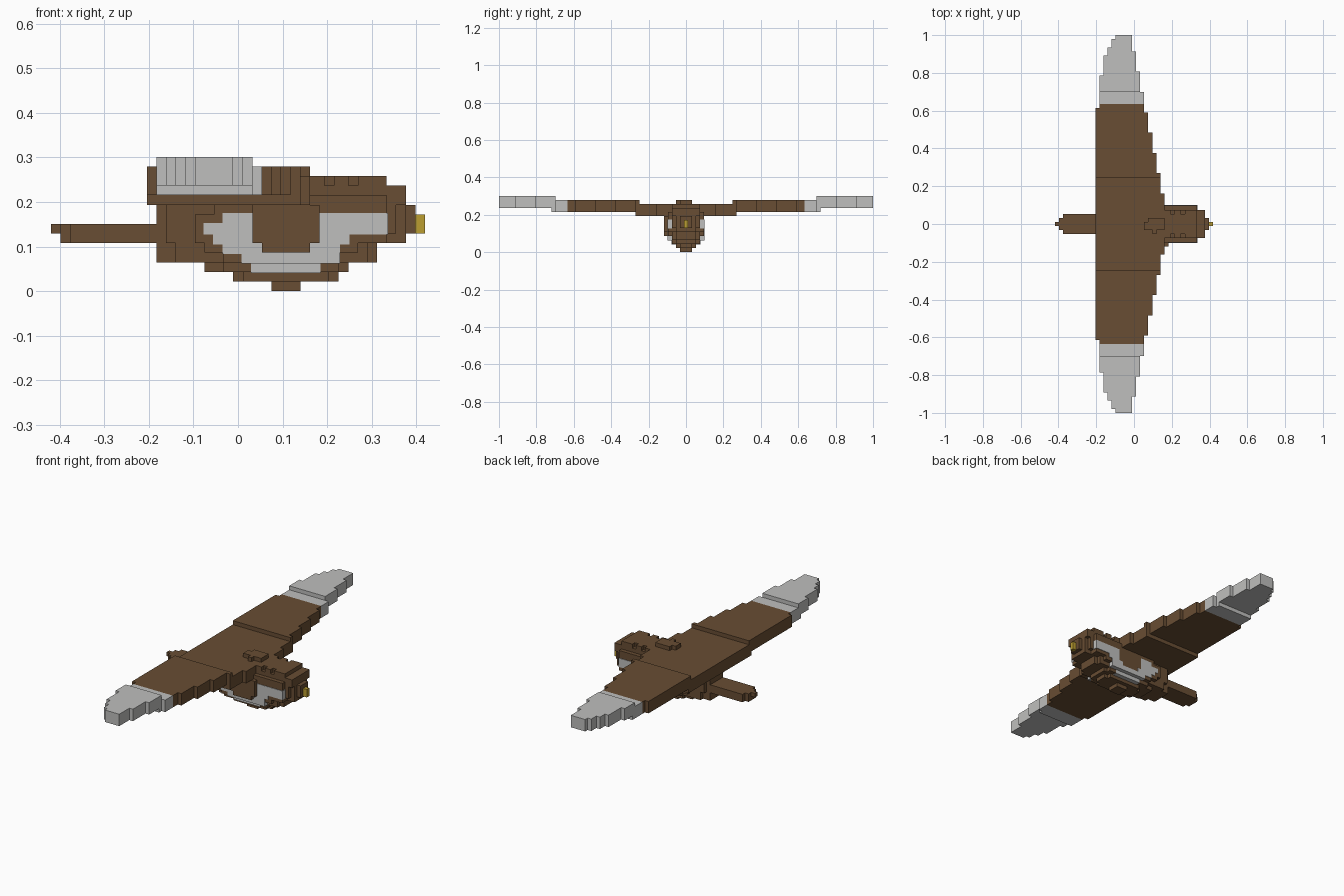
import bpy, bmesh

cube = bpy.data.objects.get("Cube")
if cube:
    bpy.data.objects.remove(cube, do_unlink=True)

V = 2 / 93            # block size; x is counted from the tail tip, y from the centre
X0 = -19.5


def material(name, rgb):
    m = bpy.data.materials.new(name)
    m.use_nodes = True
    m.diffuse_color = (*rgb, 1)
    bsdf = m.node_tree.nodes["Principled BSDF"]
    bsdf.inputs["Base Color"].default_value = (*rgb, 1)
    bsdf.inputs["Roughness"].default_value = 0.9
    return m


BROWN = material("brown_feathers", (0.14, 0.075, 0.033))
GREY = material("pale_grey_feathers", (0.52, 0.52, 0.51))
YELLOW = material("yellow_beak", (0.50, 0.34, 0.03))


def finish(name, bm, mat):
    bmesh.ops.recalc_face_normals(bm, faces=bm.faces)
    mesh = bpy.data.meshes.new(name)
    bm.to_mesh(mesh)
    bm.free()
    mesh.materials.append(mat)
    ob = bpy.data.objects.new(name, mesh)
    bpy.context.collection.objects.link(ob)
    return ob


def boxes(name, mat, items):
    """Each item is x0, x1, y0, y1, z0, z1 in blocks."""
    bm = bmesh.new()
    for x0, x1, y0, y1, z0, z1 in items:
        verts = bmesh.ops.create_cube(bm, size=1)["verts"]
        for v in verts:
            v.co.x = (X0 + (x1 if v.co.x > 0 else x0)) * V
            v.co.y = (y1 if v.co.y > 0 else y0) * V
            v.co.z = (z1 if v.co.z > 0 else z0) * V
    return finish(name, bm, mat)


# Wing plan: stepped edges as (distance reached along the span, x)
LEADING = [(7.5 + 5 * n, 27 - n) for n in range(8)] + [(46.5, 19)]
TRAILING = [(28.5, 10), (36.5, 11), (41.5, 12), (43.5, 13), (45.5, 14), (46.5, 15)]


def stepped(edge, a, b):
    pts, start = [], a
    for reach, x in edge:
        if reach > a and start < b:
            end = min(reach, b)
            pts += [(x, start), (x, end)]
            start = end
    return pts


def wing_section(name, mat, a, b, z0, z1, side):
    pts = stepped(LEADING, a, b) + stepped(TRAILING, a, b)[::-1]
    bm = bmesh.new()
    face = bm.faces.new([bm.verts.new(((X0 + x) * V, side * y * V, z0 * V)) for x, y in pts])
    new = bmesh.ops.extrude_face_region(bm, geom=[face])["geom"]
    bmesh.ops.translate(bm, vec=(0, 0, (z1 - z0) * V),
                        verts=[g for g in new if isinstance(g, bmesh.types.BMVert)])
    return finish(name, bm, mat)


# Wings rise in three steps towards the tips
for side, label in ((-1, "front"), (1, "back")):
    wing_section(label + "_wing_root", BROWN, 0, 12.5, 9, 12, side)
    wing_section(label + "_wing_middle", BROWN, 11.5, 29.5, 10, 13, side)
    wing_section(label + "_wing_band", GREY, 29.5, 33.5, 10, 13, side)
    wing_section(label + "_wing_tip", GREY, 32.5, 46.5, 11, 14, side)

# Body and head: nested slabs, half width -> (z0, z1, x0, x1)
SLABS = {
    1.5: [(0, 1, 23, 26), (1, 2, 19, 30), (2, 3, 16, 31), (3, 5, 11, 34),
          (5, 11, 11, 37), (6, 9, 37, 38)],
    2.5: [(1, 2, 20, 29), (2, 3, 16, 31), (3, 9, 11, 34), (5, 10, 30, 37), (11, 12, 24, 35)],
    3.5: [(2, 3, 18, 30), (3, 5, 13, 33), (5, 9, 12, 35), (6, 10, 30, 36), (9, 11, 24, 37)],
    4.5: [(3, 4, 18, 30), (4, 5, 16, 32), (5, 8, 15, 35), (8, 10, 17, 35)],
}
boxes("body", BROWN, [(x0, x1, -w, w, z0, z1)
                      for w, rows in SLABS.items() for z0, z1, x0, x1 in rows])
boxes("side_bulge", BROWN, [(21, 28, -5.5, -4, 5, 9), (22, 27, -5.5, -4, 4, 5)])

# Crown notches along both edges of the head
boxes("crown_feathers", BROWN, [(x, x + 1.5, min(s * 2, s * 3.5), max(s * 2, s * 3.5), 11, 12)
                                for s in (-1, 1) for x in (27, 29.5, 32, 33.5)])

# Pale cheek and flank band, standing slightly proud: half width, z0, z1, x0, x1
BAND = [(4.5, 7, 8, 18, 21), (4.5, 6, 7, 16, 21), (4.5, 5, 6, 17, 21), (4.5, 4, 5, 18, 22),
        (4.5, 3, 4, 20, 30), (3.5, 2, 3, 21, 28), (4.5, 4, 5, 27, 30), (4.5, 5, 6, 28, 31),
        (4.5, 6, 8, 28, 35)]
E = 0.12
boxes("pale_side_band", GREY,
      [(x0 - E, x1 + E, *sorted((s * (w - 1), s * (w + E))), z0 - E, z1 + E)
       for s in (-1, 1) for w, z0, z1, x0, x1 in BAND])

# Tail, back ridge and beak
boxes("tail", BROWN, [(0, 2, -0.5, 0.5, 6, 7), (1, 3, -1.5, 1.5, 5, 7), (2, 12, -2.5, 2.5, 5, 7)])
boxes("back_ridge", BROWN, [(22, 27, -1.5, 0.5, 12, 13), (23, 27, -1.5, 1.5, 12, 13),
                            (24, 25, -2.5, 0, 12, 13)])
boxes("beak", YELLOW, [(37.5, 39, -0.5, 0.5, 6, 8)])
